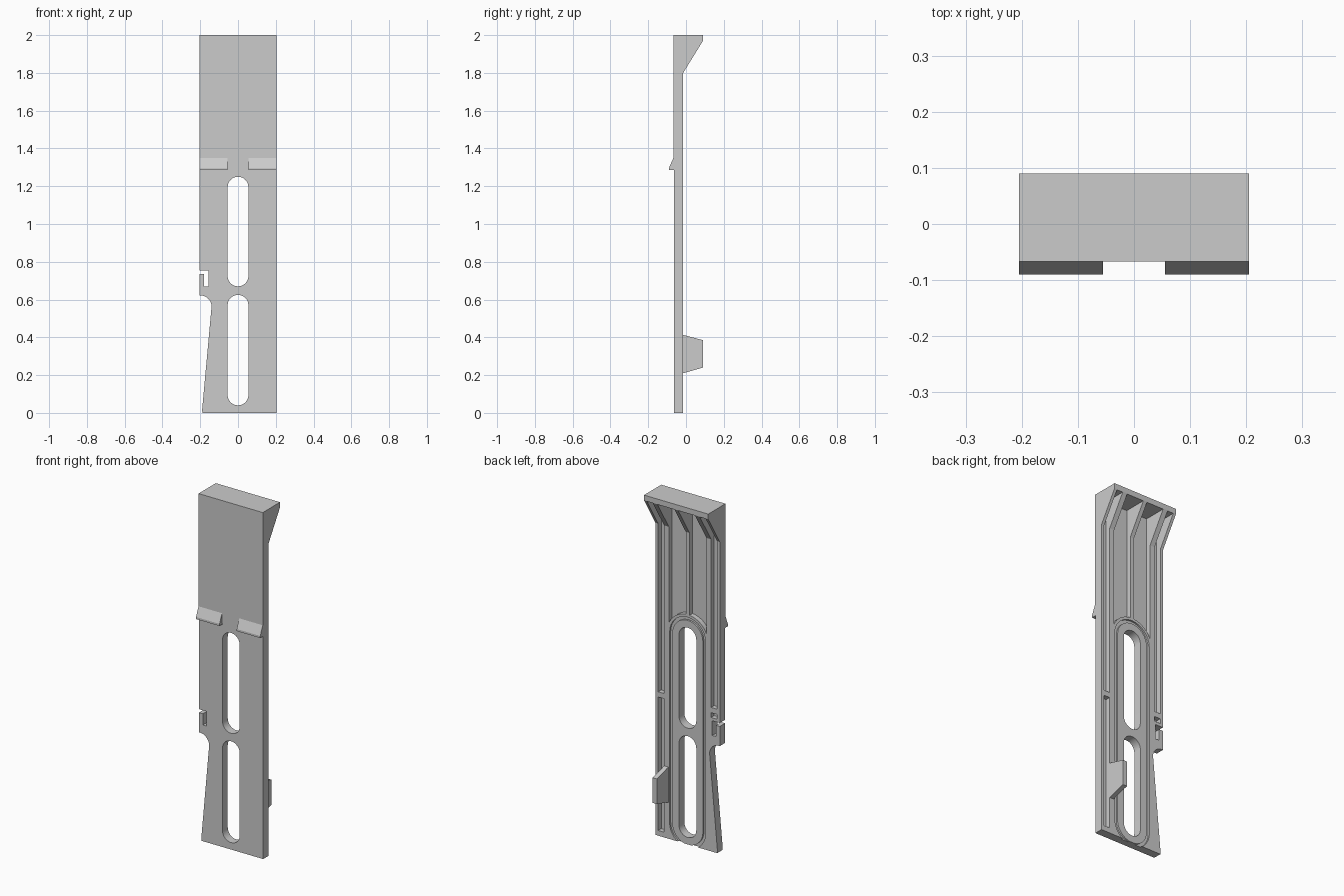
import bpy, bmesh
from math import sin, cos, radians, acos, pi

if "Cube" in bpy.data.objects:
    bpy.data.objects.remove(bpy.data.objects["Cube"])

FLOOR = -0.043   # depth of the rear pockets
BACK = -0.015    # rear face of the plate


def prism(name, pts, a, b, axis):
    """Extrude a 2D outline from a to b along axis ('X': pts are y,z; 'Y': pts are x,z)."""
    def place(p, d):
        return (d, p[0], p[1]) if axis == 'X' else (p[0], d, p[1])
    bm = bmesh.new()
    lo = [bm.verts.new(place(p, a)) for p in pts]
    hi = [bm.verts.new(place(p, b)) for p in pts]
    bm.faces.new(lo)
    bm.faces.new(hi)
    n = len(pts)
    for i in range(n):
        j = (i + 1) % n
        bm.faces.new((lo[i], lo[j], hi[j], hi[i]))
    bmesh.ops.recalc_face_normals(bm, faces=bm.faces)
    me = bpy.data.meshes.new(name)
    bm.to_mesh(me)
    bm.free()
    ob = bpy.data.objects.new(name, me)
    bpy.context.collection.objects.link(ob)
    return ob


def arc(cx, cz, r, a0, a1, n=16):
    return [(cx + r * cos(radians(a0 + (a1 - a0) * i / n)),
             cz + r * sin(radians(a0 + (a1 - a0) * i / n))) for i in range(n + 1)]


def rect(x0, x1, z0, z1):
    return [(x0, z0), (x1, z0), (x1, z1), (x0, z1)]


cutters = []


def cut(pts, a=-0.3, b=0.3):
    ob = prism("cutter", pts, a, b, 'Y')
    ob.hide_render = True
    cutters.append(ob)


# Main plate with the flared top, as a side profile
plate = prism("plate", [(-0.063, 0), (BACK, 0), (BACK, 1.8), (0.09, 1.97), (0.09, 2.0),
                        (-0.067, 2.0), (-0.067, 1.29), (-0.063, 1.29)], -0.205, 0.205, 'X')

# Two long through slots
for z0, z1 in ((0.04, 0.625), (0.67, 1.25)):
    r = 0.055
    cut(arc(0, z1 - r, r, 0, 180) + arc(0, z0 + r, r, 180, 360))

# Tapered lower left edge
cut([(-0.3, 0.622)] + arc(-0.20, 0.562, 0.06, 90, 0, 12) +
    [(-0.19, 0.015), (-0.187, -0.02), (-0.3, -0.02)])

# L-shaped notch that leaves a small side tab
cut([(-0.3, 0.735), (-0.18, 0.735), (-0.18, 0.67), (-0.157, 0.67),
     (-0.157, 0.755), (-0.3, 0.755)])

# Shallow groove around the slots on the rear
zb, zt, ro, ri = 0.095, 1.195, 0.115, 0.097
cut(arc(0, zb, ro, -80, 0) + arc(0, zt, ro, 0, 180) + arc(0, zb, ro, 180, 260) +
    arc(0, zb, ri, 260, 180) + arc(0, zt, ri, 180, 0) + arc(0, zb, ri, 0, -80), -0.025, 0.3)

# Rear pockets: two wide arched ones, narrow side channels
R = 0.13
a0, a1 = acos(0.012 / R) * 180 / pi, acos(0.12 / R) * 180 / pi
for s in (1, -1):
    wide = arc(0, zt, R, a0, a1, 10) + [(0.12, 1.968), (0.012, 1.968)]
    cut([(s * x, z) for x, z in wide], FLOOR, 0.3)
    cut(rect(s * 0.15, s * 0.188, 0.83, 1.968), FLOOR, 0.3)
cut(rect(0.15, 0.188, 0.03, 0.80), FLOOR, 0.3)
cut(rect(-0.188, -0.15, 0.772, 0.80), FLOOR, 0.3)

# Apply the cuts one by one and discard the cutters
bpy.context.view_layer.objects.active = plate
for c in cutters:
    m = plate.modifiers.new("cut", 'BOOLEAN')
    m.operation = 'DIFFERENCE'
    m.solver = 'EXACT'
    m.object = c
    bpy.ops.object.modifier_apply(modifier=m.name)
    bpy.data.objects.remove(c)

# Front stop ledges
for side, x0 in (("left", -0.205), ("right", 0.055)):
    prism("stop_ledge_" + side, [(-0.055, 1.285), (-0.09, 1.285), (-0.09, 1.297),
                                 (-0.067, 1.35), (-0.055, 1.35)], x0, x0 + 0.15, 'X')

# Rear fin standing on the rib
prism("rear_fin", [(-0.03, 0.21), (BACK, 0.21), (0.09, 0.24), (0.09, 0.385),
                   (BACK, 0.413), (-0.03, 0.413)], 0.123, 0.15, 'X')

# Smooth the arcs, keep the edges sharp
bpy.ops.object.select_all(action='DESELECT')
plate.select_set(True)
bpy.context.view_layer.objects.active = plate
bpy.ops.object.shade_smooth_by_angle(angle=radians(25))
